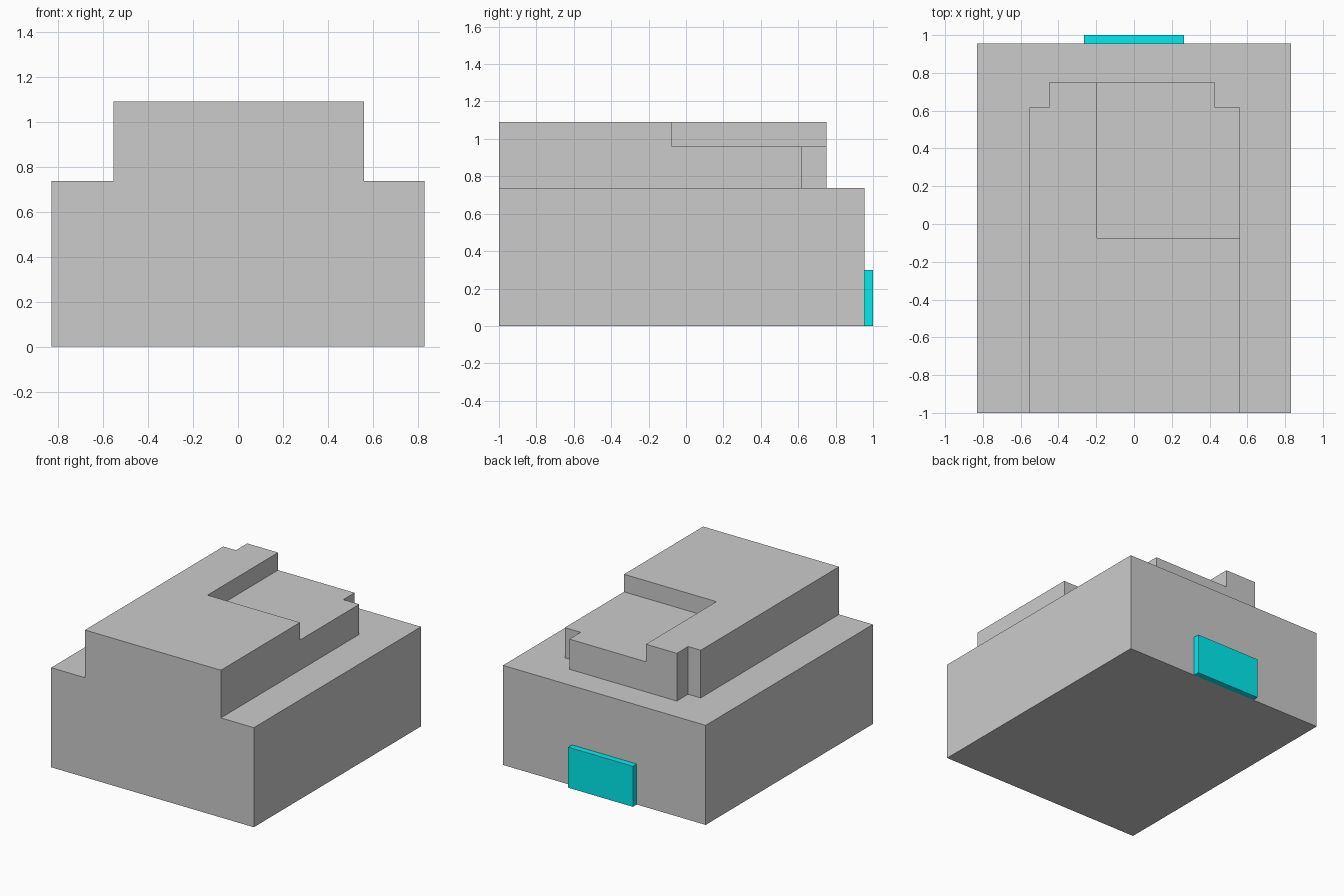
import bpy, bmesh

if "Cube" in bpy.data.objects:
    bpy.data.objects.remove(bpy.data.objects["Cube"])

CYAN = bpy.data.materials.new("cyan")
CYAN.diffuse_color = (0.0, 0.84, 0.87, 1)
CYAN.use_nodes = True
CYAN.node_tree.nodes["Principled BSDF"].inputs["Base Color"].default_value = CYAN.diffuse_color
GREY = bpy.data.materials.new("grey")


def prism(name, outline, z0, z1):
    """Extrude a plan outline from z0 to z1."""
    bm = bmesh.new()
    face = bm.faces.new([bm.verts.new((x, y, z0)) for x, y in outline])
    top = bmesh.ops.extrude_face_region(bm, geom=[face], use_keep_orig=True)["geom"]
    verts = [v for v in top if isinstance(v, bmesh.types.BMVert)]
    bmesh.ops.translate(bm, vec=(0, 0, z1 - z0), verts=verts)
    bmesh.ops.recalc_face_normals(bm, faces=bm.faces)
    mesh = bpy.data.meshes.new(name)
    bm.to_mesh(mesh)
    bm.free()
    ob = bpy.data.objects.new(name, mesh)
    bpy.context.collection.objects.link(ob)
    return ob


def box(name, x0, x1, y0, y1, z0, z1):
    return prism(name, [(x0, y0), (x1, y0), (x1, y1), (x0, y1)], z0, z1)


def combine(target, tool, operation):
    """Apply a boolean and discard the tool object."""
    mod = target.modifiers.new(operation, 'BOOLEAN')
    mod.object, mod.operation, mod.solver = tool, operation, 'EXACT'
    bpy.context.view_layer.objects.active = target
    bpy.ops.object.modifier_apply(modifier=mod.name)
    bpy.data.objects.remove(tool)


# Upper storey with notched back corners and a sunken terrace
upper = prism("upper_storey", [
    (-0.553, -1), (0.56, -1), (0.56, 0.618), (0.43, 0.618),
    (0.43, 0.75), (-0.45, 0.75), (-0.45, 0.618), (-0.553, 0.618)], 0.737, 1.09)
combine(upper, box("terrace_cutter", -0.197, 0.8, -0.075, 1, 0.96, 1.3), 'DIFFERENCE')

# Main block joined with the upper storey
BACK, HALF = 0.955, 0.645
body = box("building_body", -0.83, 0.83, -1, BACK, 0, 0.737)
combine(body, upper, 'UNION')

# Clean the seams, then split a coloured panel out of the back wall
bm = bmesh.new()
bm.from_mesh(body.data)
bmesh.ops.dissolve_limit(bm, angle_limit=0.01, verts=bm.verts, edges=bm.edges)
for x in (-HALF, HALF):
    wall = [f for f in bm.faces if f.normal.y > 0.9 and f.calc_center_median().y > BACK - 0.01]
    geom = wall + list({e for f in wall for e in f.edges}) + list({v for f in wall for v in f.verts})
    bmesh.ops.bisect_plane(bm, geom=geom, plane_co=(x, 0, 0), plane_no=(1, 0, 0))
bm.normal_update()
for f in bm.faces:
    c = f.calc_center_median()
    f.material_index = int(f.normal.y > 0.9 and c.y > BACK - 0.01 and abs(c.x) < 0.3)
bm.to_mesh(body.data)
bm.free()
body.data.materials.clear()
body.data.materials.append(GREY)
body.data.materials.append(CYAN)

# Raised door slab on the back panel
door = box("back_door", -0.265, 0.265, BACK, 1, 0, 0.3)
door.data.materials.append(CYAN)
